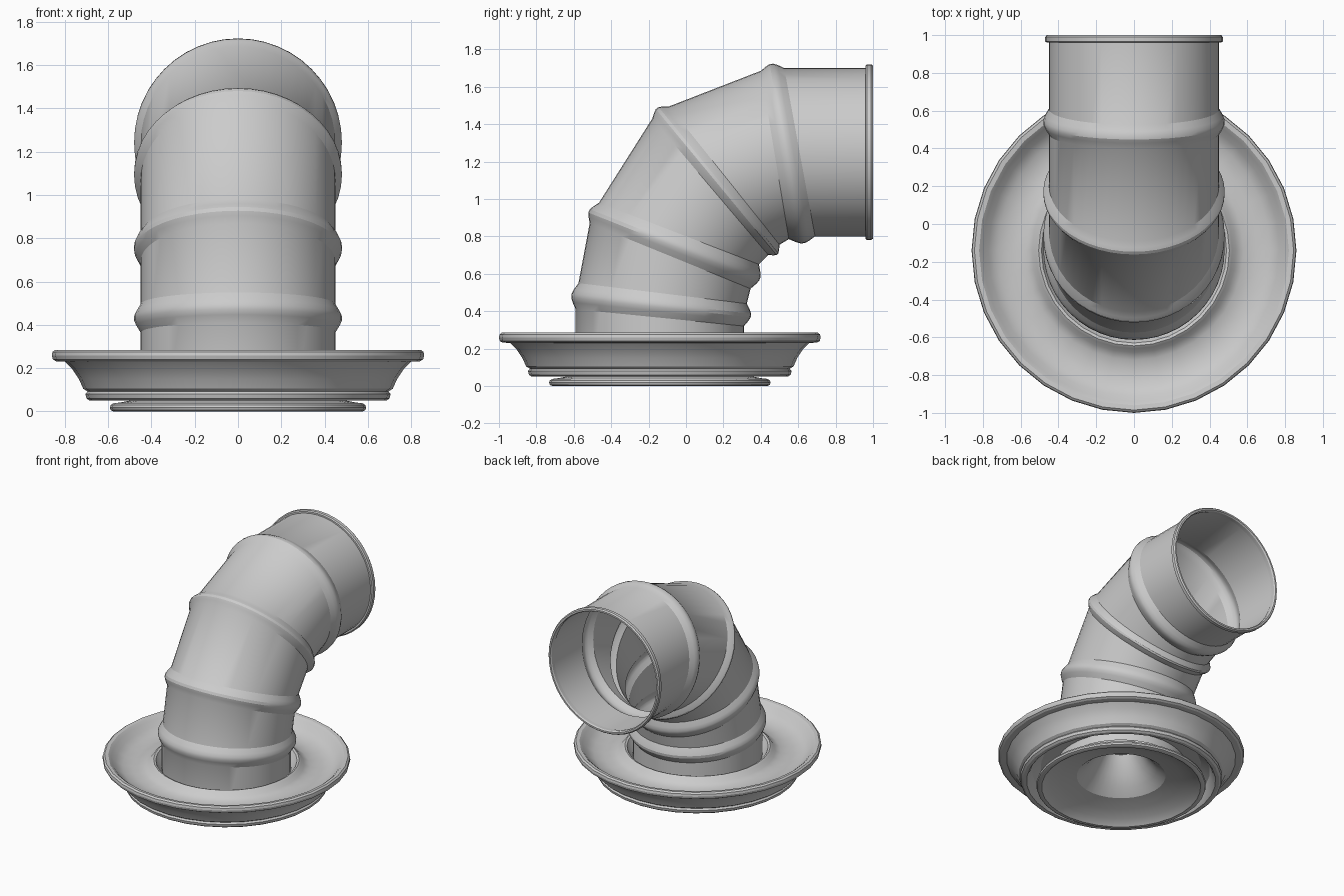
import bpy, bmesh, math
from mathutils import Vector

if "Cube" in bpy.data.objects:
    bpy.data.objects.remove(bpy.data.objects["Cube"])

CY = -0.14  # y position of the vertical axis


def loft(name, rings, angle=25):
    """Skin a list of closed rings (equal point counts) into one sheet."""
    bm = bmesh.new()
    rows = [[bm.verts.new(p) for p in ring] for ring in rings]
    n = len(rows[0])
    for a, b in zip(rows, rows[1:]):
        for i in range(n):
            j = (i + 1) % n
            bm.faces.new((a[i], a[j], b[j], b[i]))
    me = bpy.data.meshes.new(name)
    bm.to_mesh(me)
    bm.free()
    ob = bpy.data.objects.new(name, me)
    bpy.context.collection.objects.link(ob)
    bpy.ops.object.select_all(action='DESELECT')
    ob.select_set(True)
    bpy.context.view_layer.objects.active = ob
    bpy.ops.object.shade_smooth_by_angle(angle=math.radians(angle))
    return ob


def lathe(name, profile, n=32):
    """Revolve (radius, height) points round the vertical axis."""
    return loft(name, [[(r * math.sin(2 * math.pi * i / n),
                         CY - r * math.cos(2 * math.pi * i / n), z)
                        for i in range(n)] for r, z in profile])


def section(outer, inner, grow=0.0, n=48):
    """Slanted oval through two (y, z) points on the symmetry plane."""
    o, q = Vector(outer), Vector(inner)
    mid, half = (o + q) / 2, (o - q) / 2
    half = half.normalized() * (half.length + grow)
    pts = []
    for i in range(n):
        a = 2 * math.pi * i / n
        c = mid + half * math.cos(a)
        pts.append(((0.45 + grow) * math.sin(a), c.x, c.y))
    return pts


# Segmented elbow: each bead runs from a lower mitre line to an upper one
beads = [
    (((-0.59, 0.41), (0.31, 0.32)), ((-0.575, 0.55), (0.325, 0.44))),
    (((-0.515, 0.87), (0.345, 0.52)), ((-0.465, 0.98), (0.39, 0.65))),
    (((-0.18, 1.43), (0.44, 0.70)), ((-0.09, 1.495), (0.50, 0.755))),
    (((0.40, 1.685), (0.55, 0.785)), ((0.525, 1.70), (0.69, 0.80))),
]
rings = [section((-0.59, 0.12), (0.31, 0.12))]
for (lo, li), (uo, ui) in beads:
    for t, g in ((0, 0), (0.25, 0.02), (0.42, 0.03), (0.58, 0.03), (0.75, 0.02), (1, 0)):
        rings.append(section(Vector(lo).lerp(Vector(uo), t), Vector(li).lerp(Vector(ui), t), g))
# Rolled lip at the open end
for y, g in ((0.96, 0), (0.96, 0.012), (0.967, 0.02), (0.99, 0.02), (1.0, 0.012), (1.0, 0.0), (0.99, -0.006), (0.96, -0.004)):
    rings.append(section((y, 1.70), (y, 0.80), g))
loft("elbow_pipe", rings)

# Dished flange with rolled rim, underside and collar round the pipe
lathe("base_flange", [
    (0.45, 0.19), (0.475, 0.22), (0.49, 0.245), (0.505, 0.25), (0.52, 0.24), (0.54, 0.215),
    (0.58, 0.195), (0.65, 0.19), (0.72, 0.20), (0.77, 0.23), (0.80, 0.265),
    (0.82, 0.282), (0.845, 0.285), (0.857, 0.275), (0.86, 0.258), (0.855, 0.24), (0.84, 0.232),
    (0.80, 0.23), (0.765, 0.195), (0.735, 0.15), (0.715, 0.105), (0.695, 0.092),
    (0.705, 0.08), (0.70, 0.06), (0.685, 0.05), (0.66, 0.05),
    (0.645, 0.07), (0.62, 0.13), (0.56, 0.17), (0.45, 0.18)])

# Inlet plate under the flange, rising to an inner bell
lathe("inlet_plate", [
    (0.31, 0.105), (0.42, 0.075), (0.50, 0.05), (0.54, 0.042), (0.575, 0.038), (0.588, 0.03), (0.592, 0.018),
    (0.588, 0.006), (0.575, 0.0), (0.555, 0.0), (0.54, 0.012), (0.50, 0.035),
    (0.42, 0.065), (0.31, 0.09)])
lathe("inlet_bell", [(0.31, 0.09), (0.25, 0.14), (0.19, 0.21), (0.14, 0.29), (0.12, 0.33), (0.001, 0.33)])
